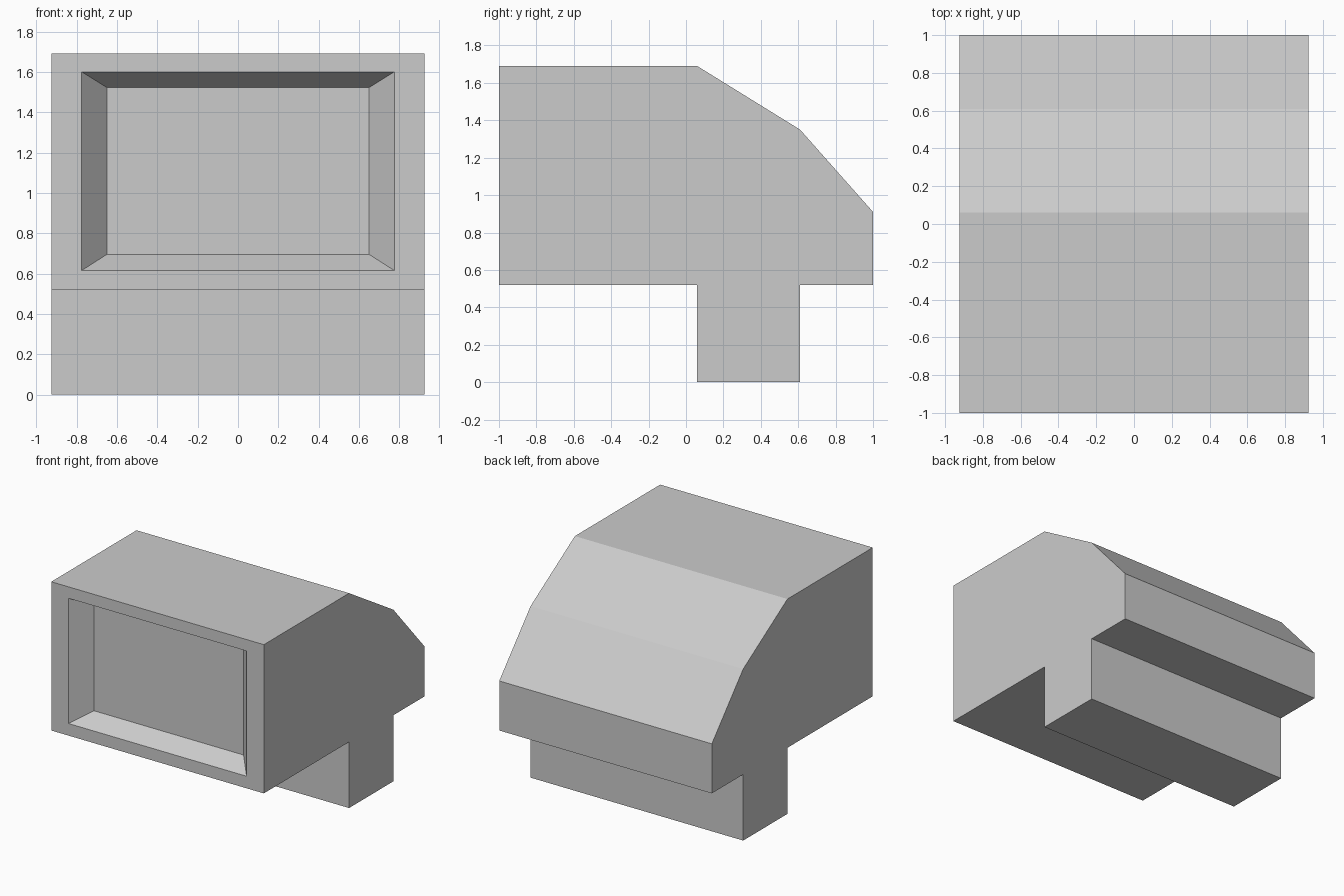
import bpy
import bmesh

cube = bpy.data.objects.get("Cube")
if cube:
    bpy.data.objects.remove(cube, do_unlink=True)

HALF_WIDTH = 0.925
FRONT = -1.0

grey = bpy.data.materials.new("light grey")
grey.use_nodes = True
colour = (0.6, 0.6, 0.6, 1)
grey.diffuse_color = colour
grey.node_tree.nodes["Principled BSDF"].inputs["Base Color"].default_value = colour

bm = bmesh.new()

# Side profile (y, z) of casing and foot, swept across the width
profile = [(FRONT, 0.52), (0.06, 0.52), (0.06, 0), (0.61, 0), (0.61, 0.52),
           (1, 0.52), (1, 0.91), (0.61, 1.35), (0.06, 1.69), (FRONT, 1.69)]
side = bm.faces.new([bm.verts.new((-HALF_WIDTH, y, z)) for y, z in profile])
swept = bmesh.ops.extrude_face_region(bm, geom=[side], use_keep_orig=True)
bmesh.ops.translate(bm, vec=(2 * HALF_WIDTH, 0, 0),
                    verts=[g for g in swept["geom"] if isinstance(g, bmesh.types.BMVert)])
bmesh.ops.recalc_face_normals(bm, faces=bm.faces)

# Screen recess: inset the front face, then inset again and push inward
screen = next(f for f in bm.faces
              if all(abs(v.co.y - FRONT) < 1e-4 for v in f.verts))


def fit_screen(half_width, bottom, top, y):
    bmesh.ops.inset_individual(bm, faces=[screen], thickness=0.05)
    middle = screen.calc_center_median().z
    for v in screen.verts:
        v.co = (half_width if v.co.x > 0 else -half_width, y,
                top if v.co.z > middle else bottom)


fit_screen(0.775, 0.615, 1.6, FRONT)
fit_screen(0.65, 0.695, 1.522, FRONT + 0.14)
bm.normal_update()

mesh = bpy.data.meshes.new("monitor_body")
bm.to_mesh(mesh)
bm.free()
mesh.materials.append(grey)
body = bpy.data.objects.new("monitor_body", mesh)
bpy.context.collection.objects.link(body)
